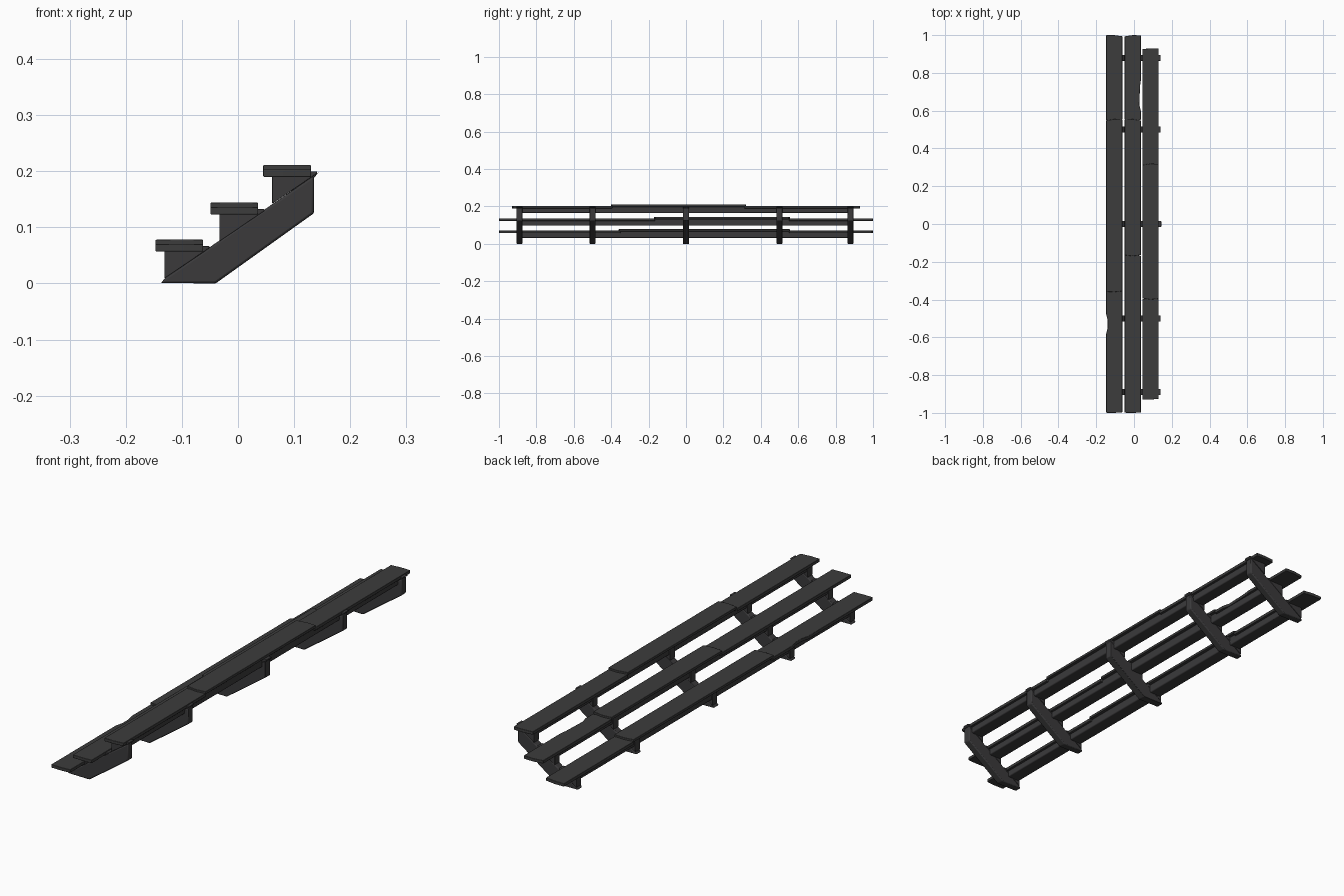
import bpy
import bmesh
import random

random.seed(4)
if "Cube" in bpy.data.objects:
    bpy.data.objects.remove(bpy.data.objects["Cube"], do_unlink=True)


def make_material(name, color):
    mat = bpy.data.materials.new(name)
    mat.use_nodes = True
    mat.diffuse_color = color
    mat.node_tree.nodes["Principled BSDF"].inputs["Base Color"].default_value = color
    return mat


plank_mat = make_material("dark grey planks", (0.045, 0.045, 0.045, 1))
frame_mat = make_material("dark grey frame", (0.043, 0.042, 0.044, 1))


def prism(name, outline, axis, low, high, mat, bevel):
    """Extrude a 2D outline: axis 'y' takes (x, z) points, axis 'z' takes (x, y)."""
    bm = bmesh.new()
    if axis == "y":
        verts = [bm.verts.new((a, low, b)) for a, b in outline]
        offset = (0, high - low, 0)
    else:
        verts = [bm.verts.new((a, b, low)) for a, b in outline]
        offset = (0, 0, high - low)
    face = bm.faces.new(verts)
    grown = bmesh.ops.extrude_face_region(bm, geom=[face])
    moved = [g for g in grown["geom"] if isinstance(g, bmesh.types.BMVert)]
    bmesh.ops.translate(bm, verts=moved, vec=offset)
    bmesh.ops.recalc_face_normals(bm, faces=bm.faces)
    mesh = bpy.data.meshes.new(name)
    bm.to_mesh(mesh)
    bm.free()
    mesh.materials.append(mat)
    obj = bpy.data.objects.new(name, mesh)
    bpy.context.collection.objects.link(obj)
    mod = obj.modifiers.new("worn edges", "BEVEL")
    mod.width = bevel
    mod.segments = 2
    bpy.ops.object.select_all(action="DESELECT")
    obj.select_set(True)
    bpy.context.view_layer.objects.active = obj
    bpy.ops.object.shade_smooth_by_angle()
    return obj


def plank(name, x0, x1, y0, y1, z0, z1, notch=None):
    """Board with slightly ragged ends and an optional worn dip in one long edge."""
    def rag():
        return random.uniform(0, 0.008)

    mid = (x0 + x1) / 2
    left = [(x0, y1 - rag()), (x0, y0 + rag())]
    right = [(x1, y0 + rag()), (x1, y1 - rag())]
    if notch:
        side, lower, upper = notch
        if side == "left":
            left[1:1] = [(x0, upper), (x0 + 0.008, upper - 0.03),
                         (x0 + 0.008, lower + 0.03), (x0, lower)]
        else:
            right[1:1] = [(x1, lower), (x1 - 0.008, lower + 0.03),
                          (x1 - 0.004, upper - 0.03), (x1, upper)]
    outline = left + [(mid, y0)] + right + [(mid, y1)]
    prism(name, outline, "z", z0, z1, plank_mat, 0.0015)


# Five sloping stringers; the middle one has a longer upper tip
stringer_ys = (-0.89, -0.5, 0.0, 0.5, 0.88)
half = 0.016
for i, y in enumerate(stringer_ys):
    tip = [(0.145, 0.199), (0.135, 0.188)] if y == 0 else [(0.135, 0.192)]
    outline = [(-0.137, 0.001), (-0.04, 0), (0.135, 0.125)] + tip[::-1] + [(-0.13, 0.01)]
    prism(f"stringer_{i + 1}", outline, "y", y - half, y + half, frame_mat, 0.004)

# Steps: left edge, underside, half length, lower seam, upper seam, worn dip
steps = (
    (-0.147, 0.057, 1.0, -0.36, 0.555, ("left", -0.58, -0.48)),
    (-0.049, 0.123, 1.0, -0.17, 0.555, ("right", 0.6, 0.76)),
    (0.045, 0.190, 0.93, -0.40, 0.32, None),
)
for n, (x, z, reach, low, high, dip) in enumerate(steps, 1):
    x1 = x + 0.085
    low_dip = dip if dip and dip[0] == "left" else None
    high_dip = dip if dip and dip[0] == "right" else None
    plank(f"tread_{n}_front_plank", x, x1, -reach, low + 0.01, z, z + 0.013, low_dip)
    plank(f"tread_{n}_back_plank", x, x1, high - 0.01, reach, z, z + 0.013, high_dip)
    plank(f"tread_{n}_middle_plank", x, x1, low, high, z + 0.010, z + 0.021)

    # Long bearer beneath the tread
    b0, b1 = x + 0.02, x + 0.075
    bearer = [(b0, z - 0.026), (b1, z - 0.026), (b1, z + 0.010), (b0, z + 0.010)]
    prism(f"bearer_{n}", bearer, "y", -0.88, 0.87, frame_mat, 0.004)

    # Wedge brackets carrying the tread on each stringer
    w = x + 0.016
    wedge = [(w, z - 0.048), (w + 0.08, z + 0.006), (w + 0.08, z + 0.010), (w, z + 0.010)]
    for i, y in enumerate(stringer_ys):
        prism(f"bracket_{n}_{i + 1}", wedge, "y", y - half, y + half, frame_mat, 0.0015)
